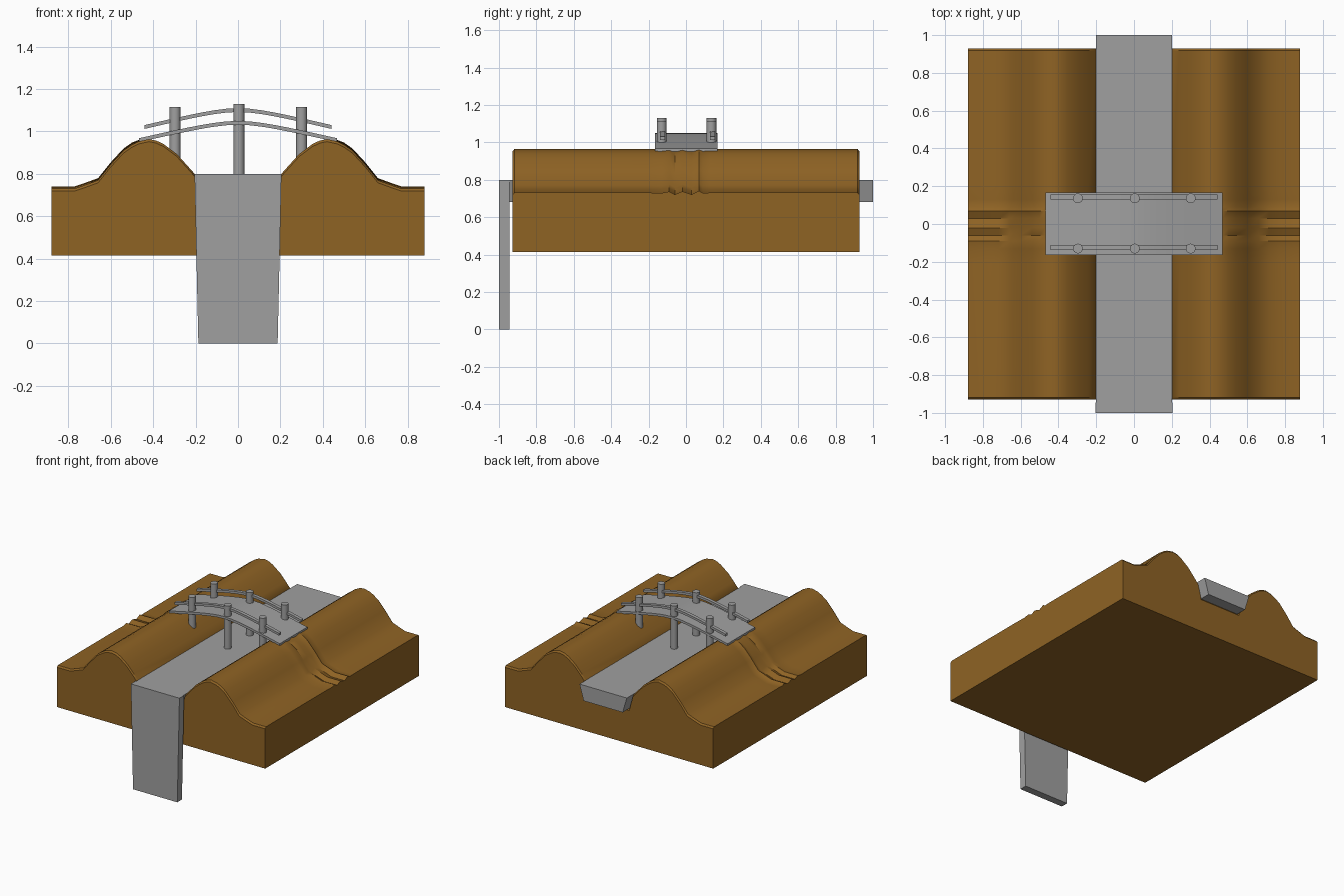
import bpy, bmesh, math

if "Cube" in bpy.data.objects:
    bpy.data.objects.remove(bpy.data.objects["Cube"])


def material(name, srgb):
    lin = [((c / 255 + 0.055) / 1.055) ** 2.4 for c in srgb]
    m = bpy.data.materials.new(name)
    m.diffuse_color = (*lin, 1)
    m.use_nodes = True
    m.node_tree.nodes["Principled BSDF"].inputs["Base Color"].default_value = m.diffuse_color
    return m


EARTH = material("earth brown", (143, 99, 36))
GREY = material("plain grey", (160, 160, 160))


def finish(name, bm, mat, angle=30):
    bmesh.ops.recalc_face_normals(bm, faces=bm.faces)
    me = bpy.data.meshes.new(name)
    bm.to_mesh(me)
    bm.free()
    me.materials.append(mat)
    ob = bpy.data.objects.new(name, me)
    bpy.context.collection.objects.link(ob)
    bpy.ops.object.select_all(action='DESELECT')
    ob.select_set(True)
    bpy.context.view_layer.objects.active = ob
    bpy.ops.object.shade_smooth_by_angle(angle=math.radians(angle))
    return ob


def loft(name, rings, mat, angle=30):
    """Skin a list of equal-length closed rings and cap both ends."""
    bm = bmesh.new()
    rows = [[bm.verts.new(p) for p in r] for r in rings]
    n = len(rows[0])
    for a, b in zip(rows, rows[1:]):
        for i in range(n):
            j = (i + 1) % n
            bm.faces.new((a[i], a[j], b[j], b[i]))
    bm.faces.new(rows[0])
    bm.faces.new(rows[-1])
    return finish(name, bm, mat, angle)


# Riverbanks: mirrored hill profile swept front to back, with a rippled footpath
half = [(0.17, 0.68), (0.2, 0.795), (0.24, 0.84), (0.29, 0.895), (0.35, 0.94),
        (0.385, 0.957), (0.42, 0.964), (0.47, 0.953), (0.50, 0.938), (0.54, 0.91),
        (0.60, 0.845), (0.66, 0.77), (0.715, 0.75), (0.77, 0.731), (0.88, 0.731)]
profile = [(-x, z) for x, z in reversed(half)] + half
ripple = {-0.918: 0, -0.2: 0, -0.13: -0.002, -0.09: 0.006, -0.06: -0.01, -0.02: 0.007,
          0.03: -0.01, 0.07: 0.01, 0.09: -0.002, 0.13: 0.0, 0.2: 0, 0.918: 0}
rings = []
for y, dz in [(-0.928, -0.012)] + list(ripple.items()) + [(0.928, -0.012)]:
    ring = []
    for x, z in profile:
        end = abs(y) > 0.92
        fade = 1 if end else min(1, max(0, (abs(x) - 0.43) / 0.06))
        ring.append((x, y, z + dz * fade))
    rings.append(ring + [(0.88, y, 0.415), (-0.88, y, 0.415)])
loft("riverbanks", rings, EARTH, 35)

# River channel, tapering towards its bed
section = [(-0.2, 0.8), (0.2, 0.8), (0.165, 0.681), (-0.165, 0.681)]
loft("river", [[(x, y, z) for x, z in section] for y in (-0.945, 1.0)], GREY)

# Waterfall dropping off the front edge
fall = [(-0.205, 0.8), (0.205, 0.8), (0.187, 0), (-0.187, 0)]
loft("waterfall", [[(x, y, z) for x, z in fall] for y in (-1.0, -0.944)], GREY)


# Arched strips: bridge deck and both handrails
def arch(name, end_x, y0, y1, z_end, z_mid, thick):
    rs = []
    for i in range(17):
        t = -1 + i / 8
        # straight flanks blended into a rounded crown
        s = (math.sqrt(t * t + 0.09) - 0.3) / (math.sqrt(1.09) - 0.3)
        z = z_mid + (z_end - z_mid) * s
        x = t * end_x
        rs.append([(x, y0, z), (x, y1, z), (x, y1, z - thick), (x, y0, z - thick)])
    loft(name, rs, GREY)


arch("bridge_deck", 0.468, -0.165, 0.168, 0.968, 1.05, 0.018)
for side, y in (("front", -0.125), ("back", 0.142)):
    arch(side + "_handrail", 0.442, y - 0.013, y + 0.013, 1.03, 1.11, 0.018)

# Railing posts
for side, y in (("front", -0.13), ("back", 0.136)):
    for label, x, top in (("left", -0.297, 1.115), ("middle", 0.004, 1.13), ("right", 0.3, 1.115)):
        circle = [(x + 0.026 * math.cos(a), y + 0.026 * math.sin(a))
                  for a in (i * math.tau / 16 for i in range(16))]
        loft(f"{side}_{label}_post",
             [[(px, py, z) for px, py in circle] for z in (0.795 if x < 0.1 and x > -0.1 else 0.865, top)],
             GREY)
